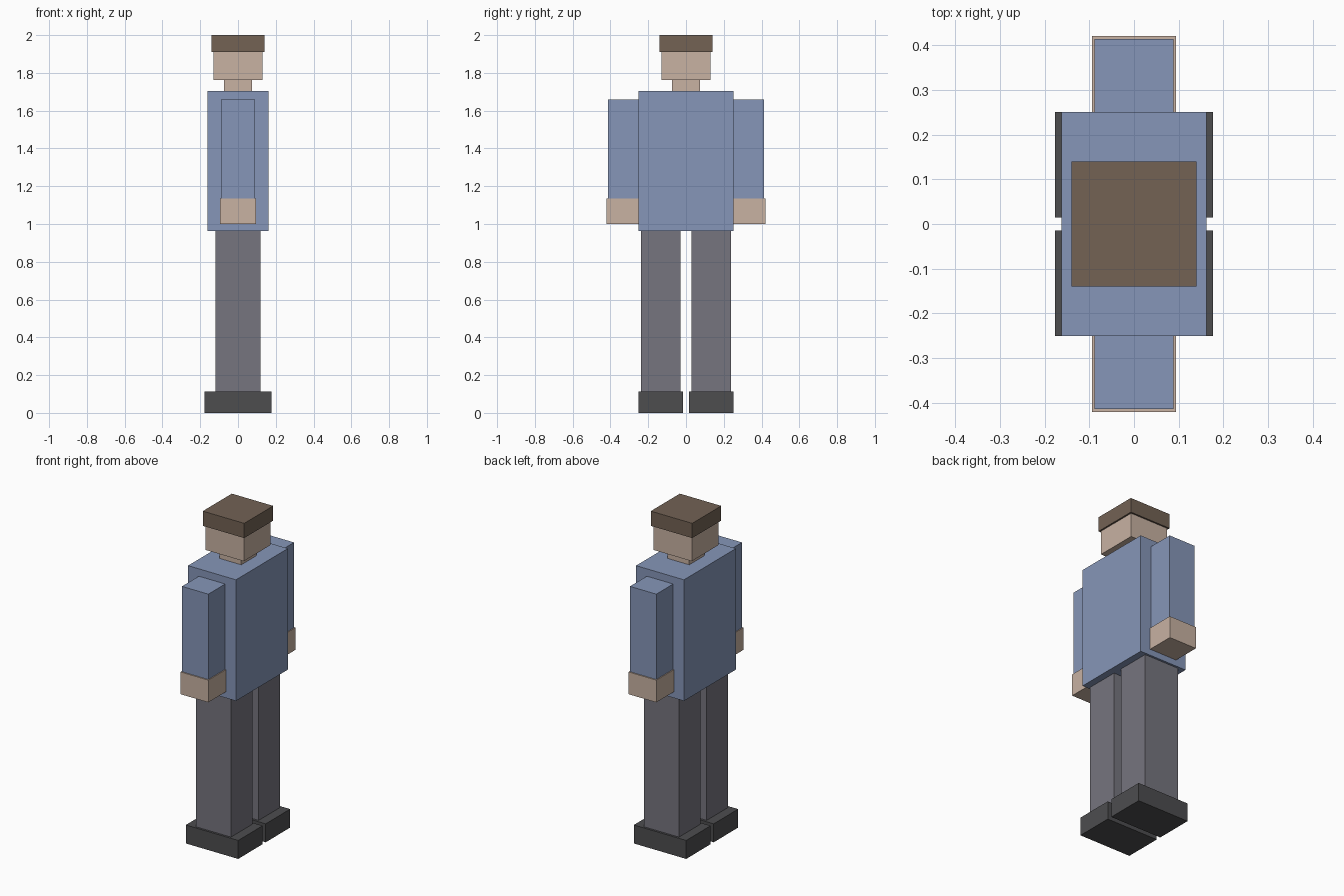
import bpy

cube = bpy.data.objects.get("Cube")
if cube:
    bpy.data.objects.remove(cube, do_unlink=True)


def linear(c):
    c /= 255
    return c / 12.92 if c <= 0.04045 else ((c + 0.055) / 1.055) ** 2.4


def material(name, *rgb):
    mat = bpy.data.materials.new(name)
    colour = (*[linear(c) for c in rgb], 1)
    mat.diffuse_color = colour
    mat.use_nodes = True
    bsdf = next(n for n in mat.node_tree.nodes if n.type == 'BSDF_PRINCIPLED')
    bsdf.inputs["Base Color"].default_value = colour
    bsdf.inputs["Roughness"].default_value = 0.9
    return mat


skin = material("skin", 200, 178, 162)
hair_brown = material("hair brown", 115, 98, 84)
shirt_blue = material("shirt blue", 134, 150, 184)
trouser_grey = material("trouser grey", 118, 117, 126)
shoe_black = material("shoe charcoal", 77, 77, 79)


def box(name, mat, half_x, y0, y1, z0, z1):
    """Box centred on x = 0, spanning the given y and z ranges."""
    bpy.ops.mesh.primitive_cube_add(size=1, location=(0, (y0 + y1) / 2, (z0 + z1) / 2))
    obj = bpy.context.object
    obj.name = name
    obj.scale = (2 * half_x, abs(y1 - y0), z1 - z0)
    bpy.ops.object.transform_apply(location=False, rotation=False, scale=True)
    obj.data.materials.append(mat)
    return obj


# Head and body
box("hair", hair_brown, 0.14, -0.14, 0.14, 1.91, 2.0)
box("head", skin, 0.13, -0.13, 0.13, 1.762, 1.91)
box("neck", skin, 0.073, -0.073, 0.073, 1.70, 1.762)
box("torso", shirt_blue, 0.162, -0.251, 0.251, 0.962, 1.703)

# Limbs, one set on each side of the body
for side, s in (("front", -1), ("back", 1)):
    box(side + "_arm", shirt_blue, 0.089, s * 0.251, s * 0.414, 1.135, 1.658)
    box(side + "_hand", skin, 0.094, s * 0.248, s * 0.421, 1.0, 1.136)
    box(side + "_leg", trouser_grey, 0.119, s * 0.03, s * 0.238, 0.112, 0.962)
    box(side + "_shoe", shoe_black, 0.177, s * 0.015, s * 0.251, 0, 0.113)
